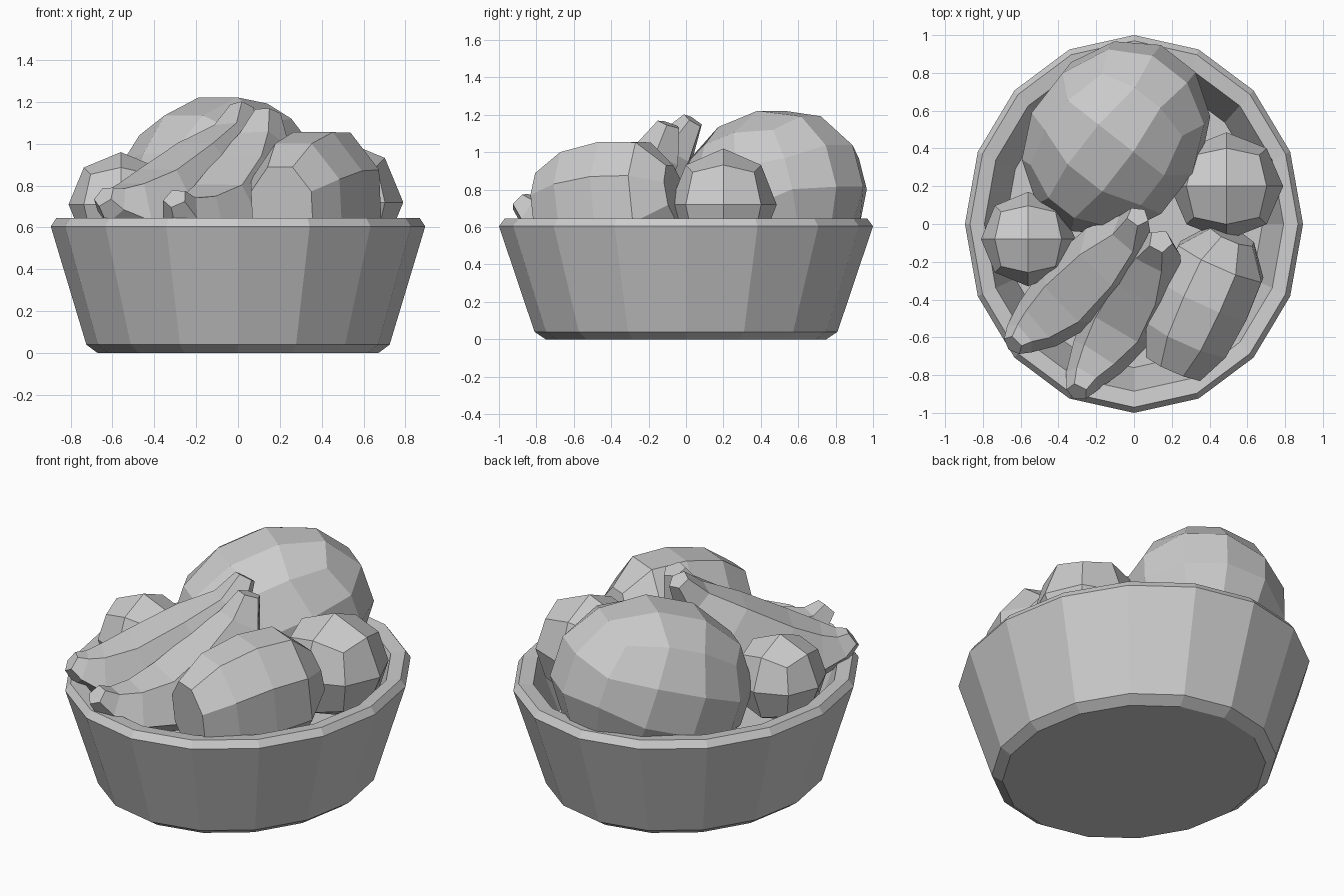
import bpy, bmesh, math
from mathutils import Vector, Matrix

if "Cube" in bpy.data.objects:
    bpy.data.objects.remove(bpy.data.objects["Cube"])


def finish(bm, name):
    bmesh.ops.recalc_face_normals(bm, faces=bm.faces)
    me = bpy.data.meshes.new(name)
    bm.to_mesh(me)
    bm.free()
    ob = bpy.data.objects.new(name, me)
    bpy.context.collection.objects.link(ob)
    return ob


def skin(bm, rings):
    """Bridge rings of points and cap both ends."""
    loops = [[bm.verts.new(p) for p in ring] for ring in rings]
    n = len(loops[0])
    for a, b in zip(loops, loops[1:]):
        for i in range(n):
            j = (i + 1) % n
            bm.faces.new((a[i], a[j], b[j], b[i]))
    bm.faces.new(loops[0][::-1])
    bm.faces.new(loops[-1])


def round_fruit(name, loc, radii, cuts, angle=0, tilt=0):
    """Ball made from a subdivided cube."""
    bm = bmesh.new()
    bmesh.ops.create_cube(bm, size=2)
    bmesh.ops.subdivide_edges(bm, edges=bm.edges[:], cuts=cuts, use_grid_fill=True)
    for v in bm.verts:
        v.co = Vector([math.tan(c * math.pi / 4) for c in v.co]).normalized()
    m = (Matrix.Translation(loc) @ Matrix.Rotation(math.radians(angle), 4, 'Z')
         @ Matrix.Rotation(math.radians(tilt), 4, 'Y') @ Matrix.Diagonal((*radii, 1)))
    bmesh.ops.transform(bm, matrix=m, verts=bm.verts)
    return finish(bm, name)


def long_fruit(name, path, sides, height=1.0, turn=0):
    """Faceted tube through (x, y, z, radius) stations."""
    bm = bmesh.new()
    pts = [Vector(p[:3]) for p in path]
    run = pts[-1] - pts[0]
    side = Vector((-run.y, run.x, 0)).normalized()
    rings = []
    for i, p in enumerate(pts):
        t = (pts[min(i + 1, len(pts) - 1)] - pts[max(i - 1, 0)]).normalized()
        s = (side - t * side.dot(t)).normalized()
        u = t.cross(s)
        r = path[i][3]
        angs = [2 * math.pi * k / sides + math.radians(turn) for k in range(sides)]
        rings.append([p + s * r * math.cos(a) + u * r * height * math.sin(a) for a in angs])
    skin(bm, rings)
    return finish(bm, name)


# Oval bowl with 16 sides: (y radius, z) profile from base, over the rim, to inner floor
profile = [(0.75, 0), (0.81, 0.04), (1.0, 0.605), (0.97, 0.645),
           (0.885, 0.635), (0.76, 0.33)]
bm = bmesh.new()
skin(bm, [[(0.895 * r * math.cos(k * math.pi / 8), r * math.sin(k * math.pi / 8), z)
           for k in range(16)] for r, z in profile])
finish(bm, "bowl")

# Round fruits
round_fruit("melon", (-0.095, 0.455, 0.765), (0.56, 0.465, 0.465), 2, 52, -18)
round_fruit("apple_right", (0.49, 0.2, 0.72), (0.3, 0.285, 0.3), 1)
round_fruit("apple_left", (-0.56, -0.08, 0.71), (0.25, 0.25, 0.25), 1)

# Barrel-shaped fruit at the front right
long_fruit("mango", [(0.21, -0.76, 0.69, 0.17), (0.28, -0.60, 0.71, 0.25),
                     (0.37, -0.40, 0.74, 0.27), (0.46, -0.20, 0.75, 0.26),
                     (0.52, -0.06, 0.78, 0.13)], 8, 1.27, 22.5)

# Bananas joined near the stem
long_fruit("banana_left", [(0.02, 0.04, 1.17, 0.06), (-0.01, -0.05, 1.03, 0.12),
                           (-0.14, -0.18, 0.87, 0.2), (-0.34, -0.38, 0.71, 0.22),
                           (-0.51, -0.53, 0.68, 0.16), (-0.60, -0.60, 0.71, 0.1),
                           (-0.64, -0.64, 0.75, 0.06)], 5, 1.0, 54)
long_fruit("banana_right", [(0.14, -0.09, 1.15, 0.065), (0.12, -0.14, 1.00, 0.13),
                            (0.06, -0.28, 0.82, 0.2), (-0.06, -0.50, 0.64, 0.22),
                            (-0.19, -0.70, 0.62, 0.16), (-0.27, -0.82, 0.67, 0.1),
                            (-0.30, -0.89, 0.74, 0.06)], 5, 1.0, 54)
